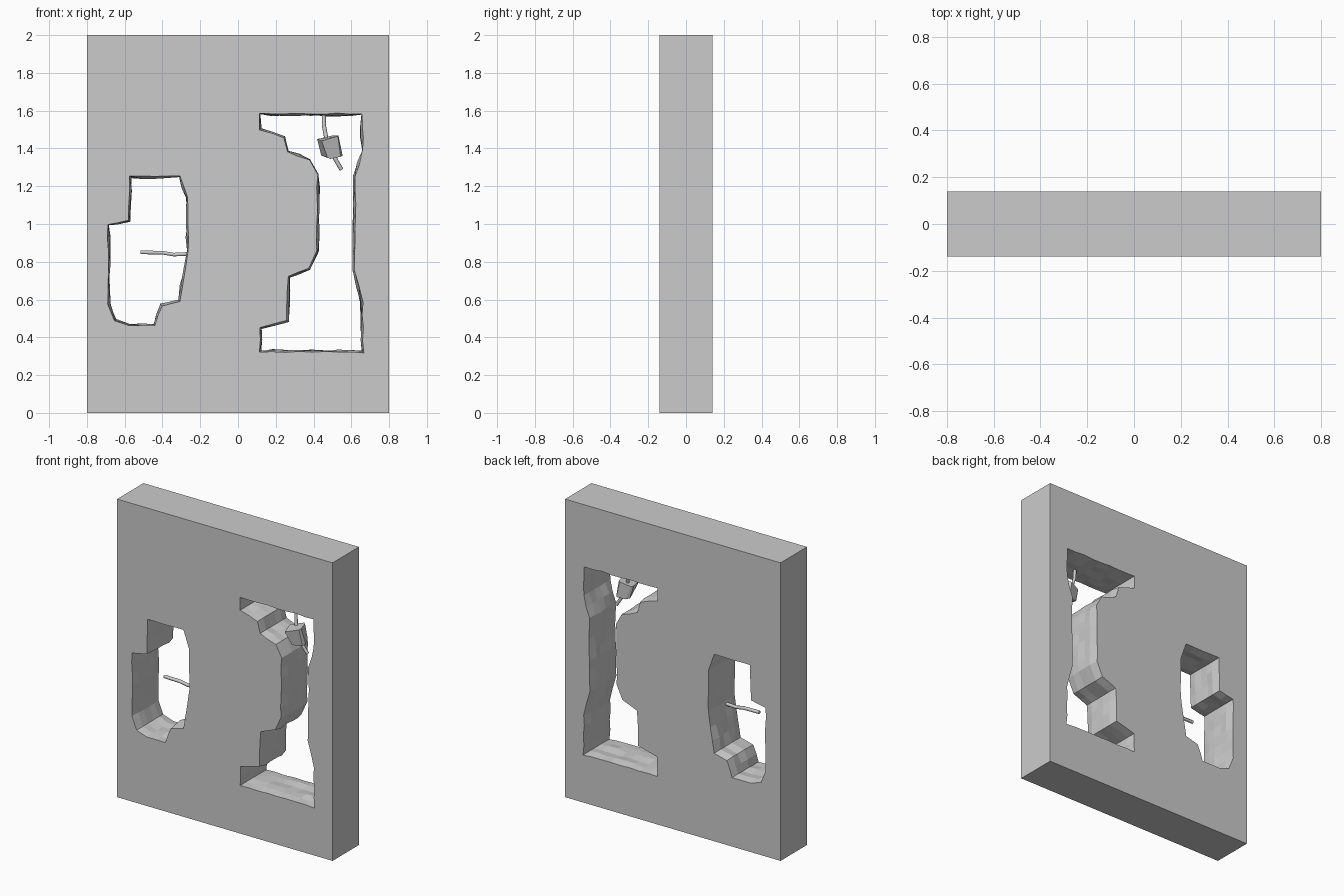
import bpy, bmesh, random
from mathutils import Vector, Euler

if "Cube" in bpy.data.objects:
    bpy.data.objects.remove(bpy.data.objects["Cube"])

random.seed(4)
T = 0.14  # half thickness of the wall


def finish(bm, name):
    bmesh.ops.recalc_face_normals(bm, faces=bm.faces[:])
    me = bpy.data.meshes.new(name)
    bm.to_mesh(me)
    bm.free()
    ob = bpy.data.objects.new(name, me)
    bpy.context.collection.objects.link(ob)
    return ob


def rough_cutter(name, outline, step=0.07):
    """Prism through the wall whose sides bulge inward irregularly."""
    pts = []
    n = len(outline)
    for i in range(n):
        a, b = Vector(outline[i]), Vector(outline[(i + 1) % n])
        k = max(1, round((b - a).length / step))
        normal = Vector((b.y - a.y, a.x - b.x)).normalized()  # inward for clockwise
        for j in range(k):
            pts.append((a.lerp(b, j / k), normal))
    m = len(pts)
    edge_jit = [random.uniform(0, 0.007) for _ in pts]
    bm = bmesh.new()
    rings = []
    for y in (-0.2, -T, -0.085, -0.03, 0.03, 0.085, T, 0.2):
        ring = []
        for i, (p, normal) in enumerate(pts):
            inward = (normal + pts[i - 1][1]).normalized()
            d = edge_jit[i] if abs(y) >= T else random.uniform(0.004, 0.018)
            v = p + inward * d
            ring.append(bm.verts.new((v.x, y, v.y)))
        rings.append(ring)
    for r0, r1 in zip(rings, rings[1:]):
        for i in range(m):
            bm.faces.new((r0[i], r0[(i + 1) % m], r1[(i + 1) % m], r1[i]))
    bm.faces.new(rings[0])
    bm.faces.new(rings[-1])
    ob = finish(bm, name)
    ob.hide_render = True
    return ob


def rebar(name, path, radius=0.011):
    cu = bpy.data.curves.new(name, 'CURVE')
    cu.dimensions = '3D'
    cu.bevel_depth = radius
    cu.bevel_resolution = 1
    cu.use_fill_caps = True
    sp = cu.splines.new('POLY')
    sp.points.add(len(path) - 1)
    for pt, co in zip(sp.points, path):
        pt.co = (*co, 1)
    ob = bpy.data.objects.new(name, cu)
    bpy.context.collection.objects.link(ob)


# outlines of the two broken openings, clockwise seen from the front (x, z)
small_hole = [(-.575, 1.255), (-.307, 1.255), (-.26, 1.14), (-.26, .86), (-.277, .757),
              (-.307, .59), (-.40, .565), (-.437, .457), (-.58, .457), (-.655, .487),
              (-.692, .575), (-.692, 1.0), (-.582, 1.022)]
large_hole = [(.112, 1.588), (.662, 1.588), (.665, 1.39), (.625, 1.25), (.622, .757),
              (.662, .587), (.667, .317), (.112, .32), (.112, .455), (.255, .492),
              (.263, .725), (.37, .77), (.413, .86), (.417, 1.26), (.375, 1.335),
              (.26, 1.38), (.24, 1.455), (.112, 1.497)]

# wall slab
bm = bmesh.new()
bmesh.ops.create_cube(bm, size=1)
for v in bm.verts:
    v.co = (v.co.x * 1.6, v.co.y * 2 * T, v.co.z * 2 + 1)
wall = finish(bm, "wall")
cutters = [rough_cutter("small_hole_cutter", small_hole),
           rough_cutter("large_hole_cutter", large_hole)]
for c in cutters:
    mod = wall.modifiers.new("hole", 'BOOLEAN')
    mod.operation = 'DIFFERENCE'
    mod.solver = 'EXACT'
    mod.object = c
bpy.context.view_layer.update()
cut = bpy.data.meshes.new_from_object(wall.evaluated_get(bpy.context.evaluated_depsgraph_get()))
wall.modifiers.clear()
wall.data = cut
for c in cutters:
    bpy.data.objects.remove(c)

# exposed reinforcing bars
rebar("side_rebar", [(-.515, -.045, .85), (-.40, -.045, .848), (-.34, -.045, .838), (-.24, -.045, .843)])
rebar("hanging_rebar", [(.455, -.03, 1.60), (.455, -.035, 1.52), (.468, -.05, 1.45),
                        (.50, -.06, 1.37), (.548, -.045, 1.288)])

# broken lump of concrete on the hanging bar
bm = bmesh.new()
bmesh.ops.create_cube(bm, size=1)
bmesh.ops.bevel(bm, geom=list(bm.edges)[::3], offset=0.16, segments=1, affect='EDGES')
rot = Euler((0.1, -0.25, 0.25)).to_matrix()
for v in bm.verts:
    jit = Vector([random.uniform(-.006, .006) for _ in range(3)])
    taper = 0.95 + 0.15 * v.co.z
    co = Vector((v.co.x * .098 * taper, v.co.y * .10 * taper, v.co.z * .105)) + jit
    v.co = rot @ co + Vector((.49, -.062, 1.405))
finish(bm, "concrete_lump")
